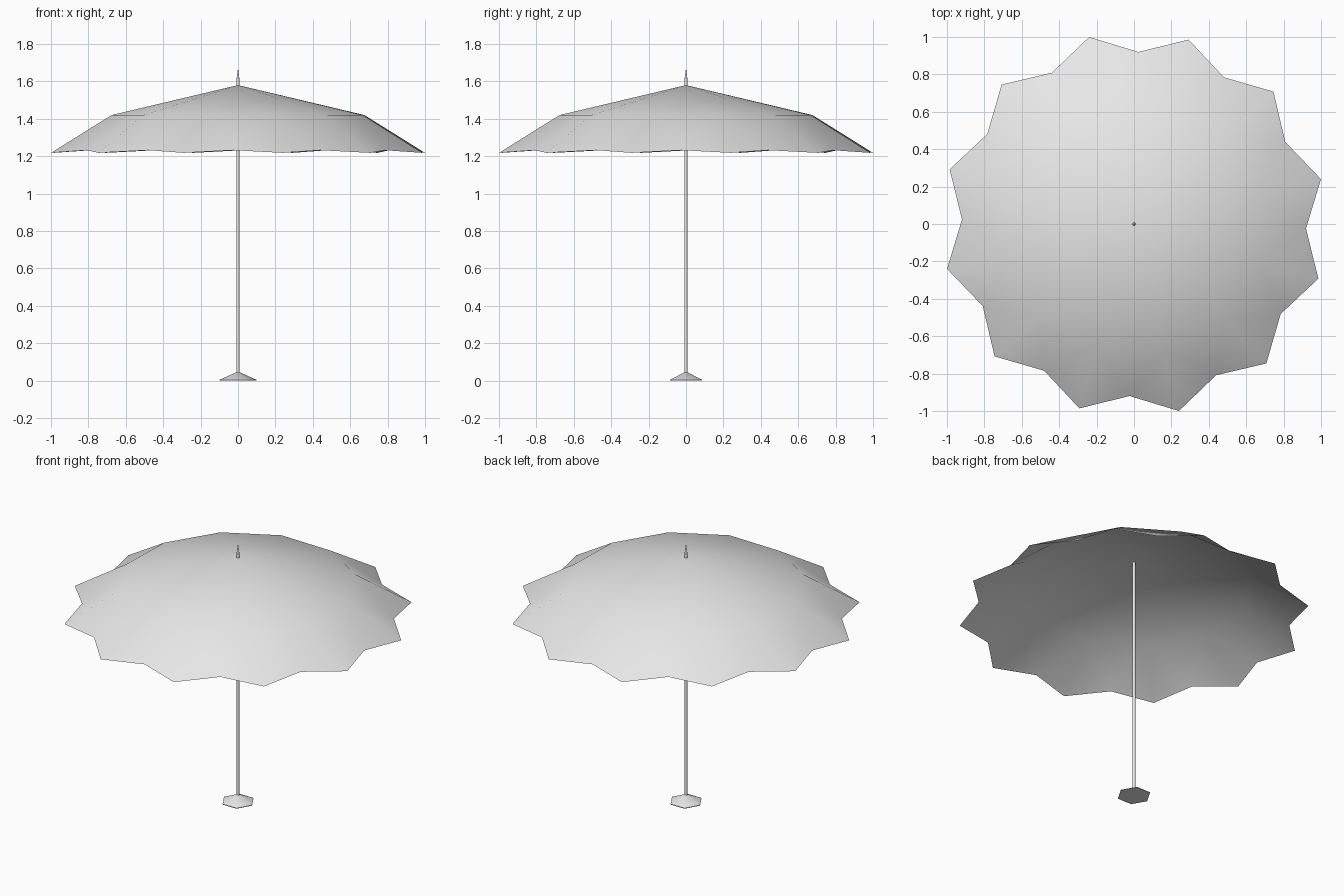
import bpy
import bmesh
import math

cube = bpy.data.objects.get("Cube")
if cube:
    bpy.data.objects.remove(cube, do_unlink=True)

# One plain grey for every part
grey = bpy.data.materials.new("light_grey")
grey.use_nodes = True
grey.diffuse_color = (0.8, 0.8, 0.8, 1)
grey.node_tree.nodes["Principled BSDF"].inputs["Base Color"].default_value = (0.8, 0.8, 0.8, 1)


def finish(name, bm):
    bmesh.ops.recalc_face_normals(bm, faces=bm.faces)
    mesh = bpy.data.meshes.new(name)
    bm.to_mesh(mesh)
    bm.free()
    mesh.materials.append(grey)
    obj = bpy.data.objects.new(name, mesh)
    bpy.context.collection.objects.link(obj)
    bpy.ops.object.select_all(action="DESELECT")
    obj.select_set(True)
    bpy.context.view_layer.objects.active = obj
    bpy.ops.object.shade_smooth_by_angle(angle=math.radians(50))
    return obj


def polar(bm, radius, degrees, z):
    a = math.radians(degrees)
    return bm.verts.new((radius * math.cos(a), radius * math.sin(a), z))


def turned(name, profile, sides):
    """Closed stack of rings from (radius, z) pairs; a zero radius is a point."""
    bm = bmesh.new()
    rings = []
    for r, z in profile:
        count = sides if r > 0 else 1
        rings.append([polar(bm, r, 360 * i / sides, z) for i in range(count)])
    for low, high in zip(rings, rings[1:]):
        for i in range(sides):
            j = (i + 1) % sides
            if len(high) == 1:
                bm.faces.new((low[i], low[j], high[0]))
            else:
                bm.faces.new((low[i], low[j], high[j], high[i]))
    bm.faces.new(rings[0][::-1])
    if len(rings[-1]) > 1:
        bm.faces.new(rings[-1])
    return finish(name, bm)


# Canopy: shallow crown, steeper skirt and a pointed, scalloped hem
RIBS = 12
START = 13.5
STEP = 360 / RIBS
bm = bmesh.new()
apex = bm.verts.new((0, 0, 1.58))
mid = [polar(bm, 0.695, START + STEP * i, 1.42) for i in range(RIBS)]
tips = [polar(bm, 1.028, START + STEP * i, 1.218) for i in range(RIBS)]
valleys = [polar(bm, 0.92, START + STEP * (i + 0.5), 1.232) for i in range(RIBS)]
for i in range(RIBS):
    j = (i + 1) % RIBS
    bm.faces.new((apex, mid[i], mid[j]))
    bm.faces.new((mid[i], tips[i], valleys[i]))
    bm.faces.new((mid[i], valleys[i], mid[j]))
    bm.faces.new((mid[j], valleys[i], tips[j]))
finish("canopy", bm)

# Pole, pointed finial and six-sided foot
turned("pole", [(0.009, 0.03), (0.009, 1.58)], 8)
turned("finial", [(0.009, 1.575), (0.008, 1.61), (0, 1.67)], 8)
turned("base", [(0.1, 0), (0.1, 0.004), (0.009, 0.045)], 6)
